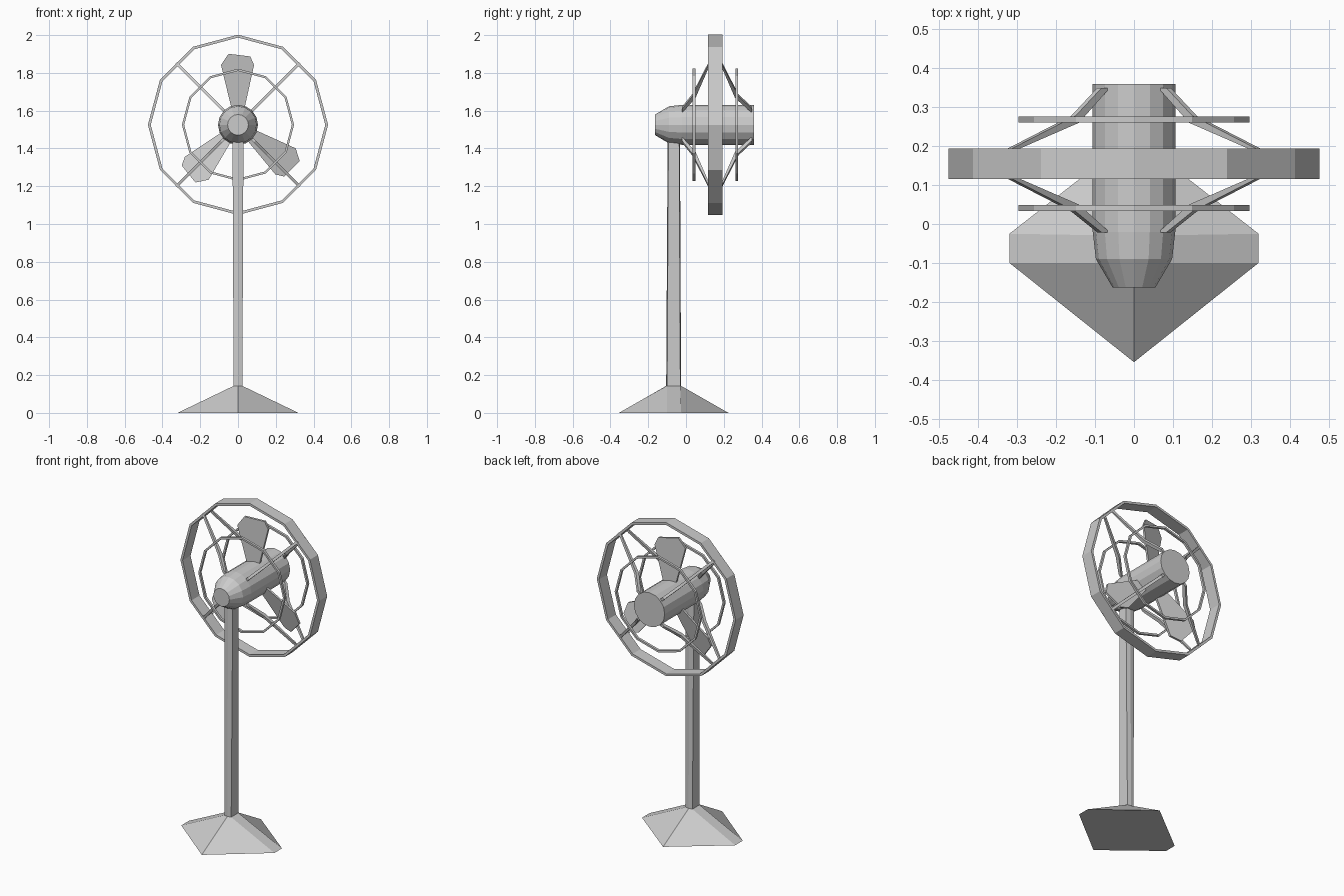
import bpy
from math import sin, cos, pi, radians

if "Cube" in bpy.data.objects:
    bpy.data.objects.remove(bpy.data.objects["Cube"])

CZ = 1.525    # height of the fan axis
CY = 0.155    # mid plane of the guard


def make(name, verts, faces):
    me = bpy.data.meshes.new(name)
    me.from_pydata(verts, [], faces)
    me.update()
    ob = bpy.data.objects.new(name, me)
    bpy.context.collection.objects.link(ob)
    return ob


def loft(name, rings):
    """Closed skin through equal-length rings of points, capped at both ends."""
    n, m = len(rings[0]), len(rings)
    faces = [(i * n + j, i * n + (j + 1) % n, (i + 1) * n + (j + 1) % n, (i + 1) * n + j)
             for i in range(m - 1) for j in range(n)]
    faces += [tuple(range(n))[::-1], tuple(range((m - 1) * n, m * n))]
    return make(name, [p for r in rings for p in r], faces)


def lathe(name, profile, sides, closed=False):
    """Turn (radius, y) points about the fan axis, first corner at the top."""
    verts = [(r * sin(2 * pi * k / sides), y, CZ + r * cos(2 * pi * k / sides))
             for r, y in profile for k in range(sides)]
    m = len(profile)
    faces = []
    for i in range(m if closed else m - 1):
        a, b = i * sides, (i + 1) % m * sides
        faces += [(a + k, a + (k + 1) % sides, b + (k + 1) % sides, b + k)
                  for k in range(sides)]
    if not closed:
        faces += [tuple(range(sides))[::-1], tuple(range((m - 1) * sides, m * sides))]
    return make(name, verts, faces)


def polar(r, t, y, ang):
    """Radial distance r and tangential offset t at angle ang, to world."""
    return (r * cos(ang) + t * sin(ang), y, CZ + r * sin(ang) - t * cos(ang))


def section(hx, y0, y1, z, tip0, tip1):
    return [(0, tip0, z), (hx, y0, z), (hx, y1, z), (0, tip1, z), (-hx, y1, z), (-hx, y0, z)]


# base and pole
loft("base", [section(0.32, -0.1, -0.025, 0, -0.355, 0.225),
              section(0.023, -0.1, -0.03, 0.143, -0.105, -0.026)])
loft("pole", [section(0.023, -0.1, -0.03, 0.13, -0.105, -0.026),
              section(0.029, -0.093, -0.036, 1.47, -0.097, -0.032)])

# motor housing
lathe("motor", [(0.055, -0.163), (0.098, -0.09), (0.106, -0.02), (0.106, 0.36)], 16)

# guard rings
def guard_ring(name, r, thick, y0, y1):
    lathe(name, [(r, y0), (r, y1), (r - thick, y1), (r - thick, y0)], 12, True)


guard_ring("outer_ring", 0.477, 0.015, 0.116, 0.194)
guard_ring("front_ring", 0.297, 0.012, 0.034, 0.049)
guard_ring("rear_ring", 0.297, 0.012, 0.261, 0.276)

# bent guard spokes, front and mirrored rear
bar = [((0.462, 0.120), (0.435, 0.120)), ((0.22, 0.032), (0.208, 0.05)),
       ((0.125, -0.022), (0.095, -0.022))]
for k in range(4):
    a = radians(45 + 90 * k)
    for side in ("front", "rear"):
        rings = []
        for (ro, yo), (ri, yi) in bar:
            if side == "rear":
                yo, yi = 2 * CY - yo + 0.018 * (ro < 0.2), 2 * CY - yi + 0.018 * (ro < 0.2)
            rings.append([polar(ro, -0.008, yo, a), polar(ro, 0.008, yo, a),
                          polar(ri, 0.008, yi, a), polar(ri, -0.008, yi, a)])
        loft(f"{side}_spoke_{k + 1}", rings)

# pitched fan blades
outline = [(-0.035, 0.09), (-0.09, 0.317), (-0.05, 0.376), (0.065, 0.362),
           (0.085, 0.317), (0.035, 0.09)]
for k, deg in enumerate((90, 226, 322)):
    a = radians(deg)
    loft(f"blade_{k + 1}", [[polar(r, t, CY + 0.3 * t + d, a) for t, r in outline]
                            for d in (-0.007, 0.007)])

# consistent outward normals
import bmesh
for ob in bpy.context.collection.objects:
    bm = bmesh.new()
    bm.from_mesh(ob.data)
    bmesh.ops.recalc_face_normals(bm, faces=bm.faces)
    bm.to_mesh(ob.data)
    bm.free()
